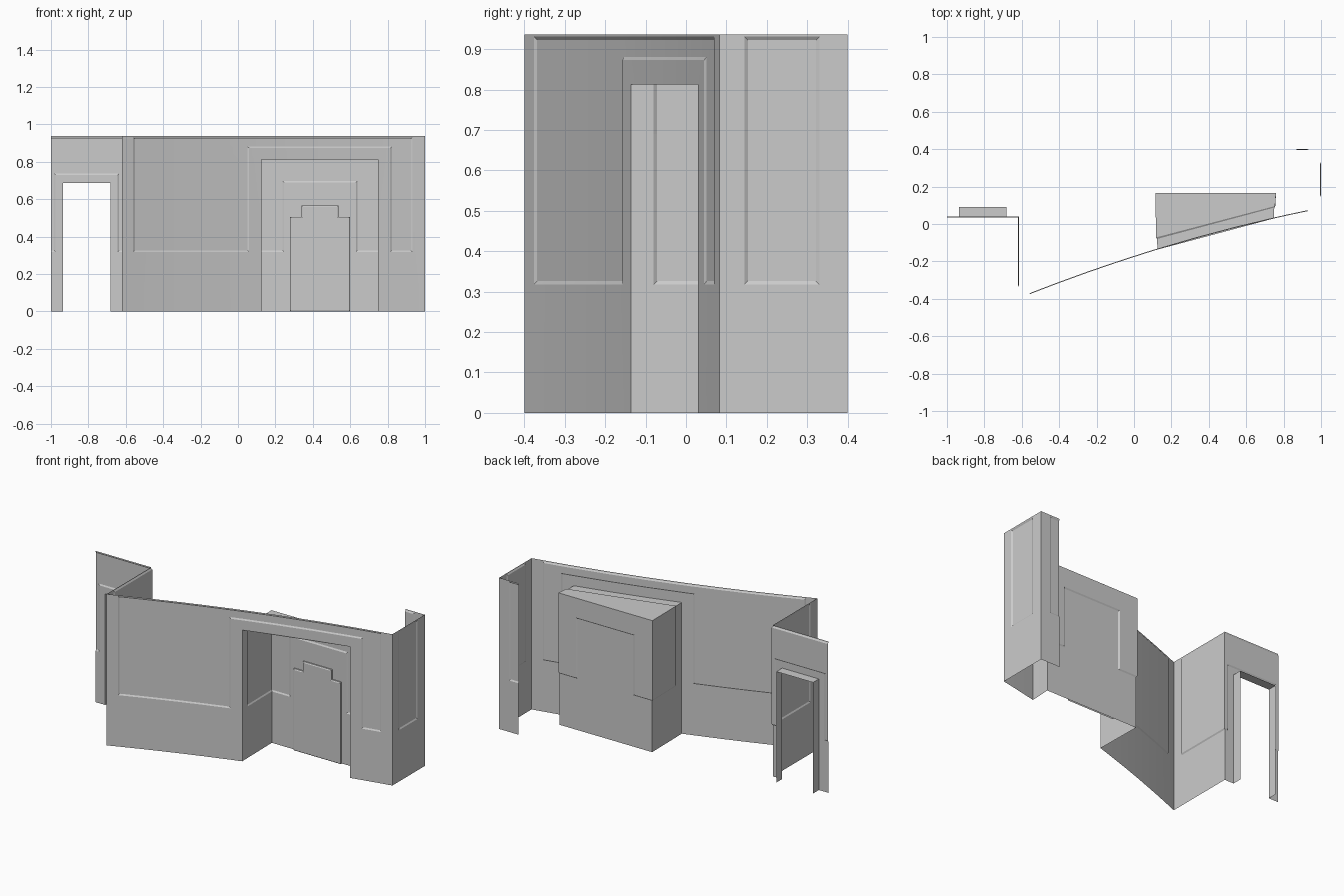
import bpy, bmesh
from math import radians

if "Cube" in bpy.data.objects:
    bpy.data.objects.remove(bpy.data.objects["Cube"])

TRIM, RECESS = 0.008, 0.005


def finish(name, bm, smooth=False):
    mesh = bpy.data.meshes.new(name)
    bm.to_mesh(mesh)
    bm.free()
    ob = bpy.data.objects.new(name, mesh)
    bpy.context.collection.objects.link(ob)
    if smooth:
        bpy.ops.object.select_all(action='DESELECT')
        ob.select_set(True)
        bpy.context.view_layer.objects.active = ob
        bpy.ops.object.shade_smooth_by_angle(angle=radians(12))
    return ob


def wall(name, plan, heights, rows, ceiling=None, smooth=False):
    """Sheet wall over a plan path. Rows run top to bottom:
    '.' = wall, '#' = recessed panel, ' ' = opening."""
    bm = bmesh.new()
    v = [[bm.verts.new((x, y, z)) for z in heights] for x, y in plan]
    panel = []
    for j, row in enumerate(reversed(rows)):
        for i, c in enumerate(row):
            if c == ' ':
                continue
            f = bm.faces.new((v[i][j], v[i+1][j], v[i+1][j+1], v[i][j+1]))
            if c == '#':
                panel.append(f)
    # ceiling pieces given as plan indices plus a panel flag
    for idx, recessed in ceiling or []:
        f = bm.faces.new([v[i][-1] for i in idx])
        if recessed:
            panel.append(f)
    bm.verts.index_update()
    bm.normal_update()
    bmesh.ops.inset_region(bm, faces=panel, thickness=TRIM, depth=-RECESS,
                           use_even_offset=True, use_boundary=False)
    loose = [w for w in bm.verts if not w.link_faces]
    bmesh.ops.delete(bm, geom=loose, context='VERTS')
    bm.normal_update()
    return finish(name, bm, smooth)


def curve_y(x):
    return -0.176 + 0.322 * x - 0.063 * x * x


# curved front wall, turning back along the right side to a short return
xs = [-.62, -.56, -.41, -.25, -.1, .06, .125, .33, .54, .748, .815, .933, 1]
plan = [(x, curve_y(x)) for x in xs]
plan += [(1, .145), (1, .33), (1, .4), (.933, .4), (.868, .4)]
wall("curved_wall", plan, [0, .318, .813, .873, .931, .937],
     ["............" + ".....",
      ".##########." + ".#..#",
      ".####.....#." + ".#..#",
      ".####.   .#." + ".#..#",
      "......   ..." + "....."], smooth=True)

# left wall with doorway, panel wrapping round the inner corner
plan = [(x, .035) for x in (-1, -.975, -.935, -.683, -.643, -.62)]
plan += [(-.62, -.335), (-.62, curve_y(-.62))]
wall("left_wall", plan, [0, .318, .688, .73, .931, .937],
     [".......",
      "######.",
      "#...##.",
      "#. .##.",
      ".. ...."])

# entrance alcove with recessed upper lining
plan = [(.125, curve_y(.125)), (.1235, -.08), (.12, .16), (.247, .16),
        (.63, .16), (.754, .16), (.75, .088), (.748, curve_y(.748))]
wall("alcove", plan, [0, .318, .69, .813],
     [".#####.",
      ".##.##.",
      "......."],
     ceiling=[((0, 1, 6, 7), False), ((1, 2, 3, 4, 5, 6), True)])

# doorway lining: two jambs and a lintel
bm = bmesh.new()
outline = [(-.935, 0), (-.935, .688), (-.683, .688), (-.683, 0)]
front = [bm.verts.new((x, .035, z)) for x, z in outline]
back = [bm.verts.new((x, .092, z)) for x, z in outline]
for i in range(3):
    bm.faces.new((front[i], back[i], back[i+1], front[i+1]))
finish("doorway_lining", bm)

# stepped door slab with a chamfered front edge
bm = bmesh.new()
half = [(.161, 0), (.161, .506), (.099, .506), (.099, .567)]
cx = .438
outline = [(cx + x, z) for x, z in half] + [(cx - x, z) for x, z in reversed(half)]
rear = [bm.verts.new((x, .158, z)) for x, z in outline]
edge = [bm.verts.new((x, .150, z)) for x, z in outline]
n = len(outline)
for i in range(n - 1):
    bm.faces.new((rear[i], rear[i+1], edge[i+1], edge[i]))
face = bm.faces.new(edge)
bmesh.ops.recalc_face_normals(bm, faces=bm.faces)
if face.normal.y > 0:
    bmesh.ops.reverse_faces(bm, faces=bm.faces)
bmesh.ops.inset_region(bm, faces=[face], thickness=.006, depth=.004,
                       use_even_offset=True, use_boundary=True)
finish("stepped_door", bm)
